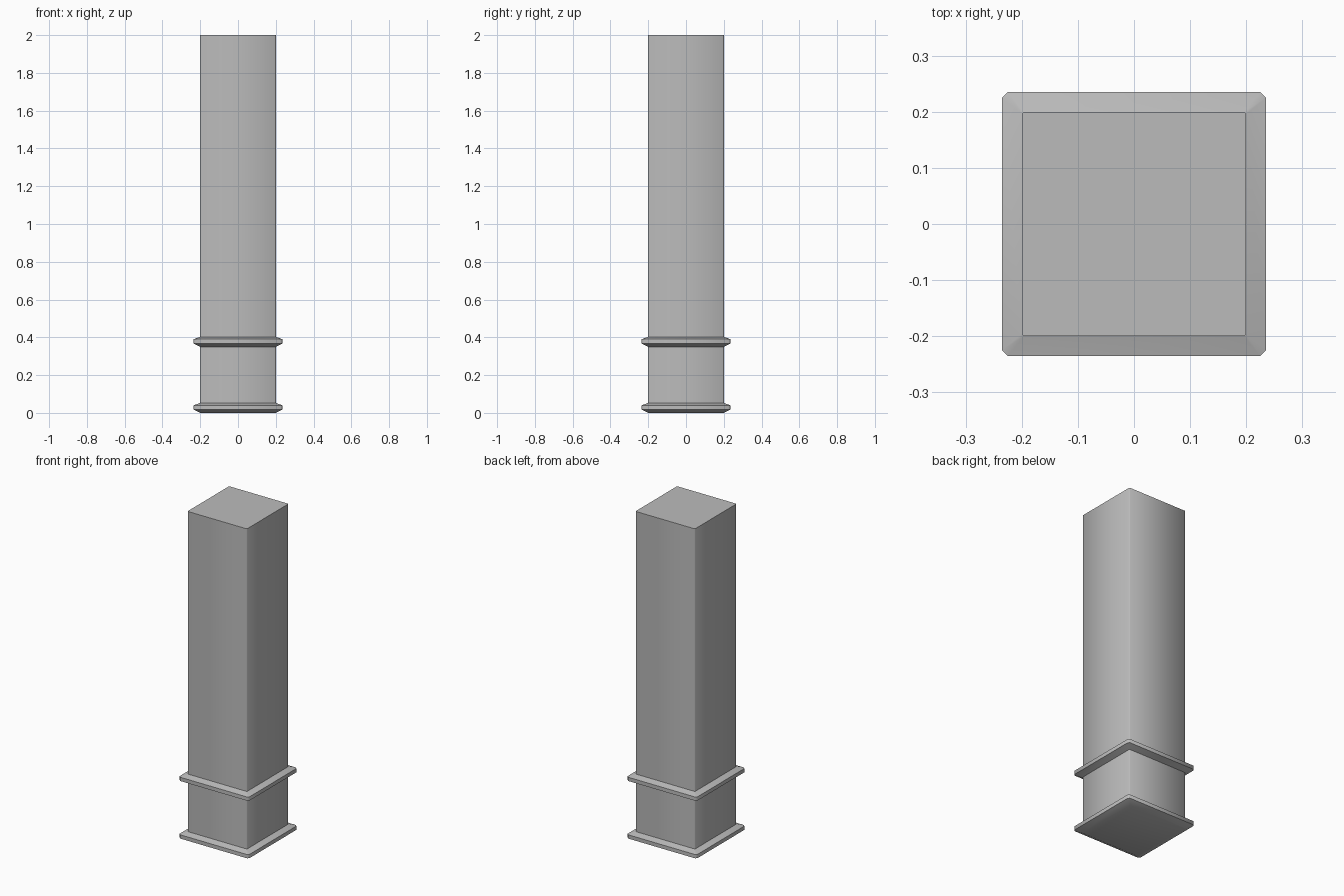
import bpy
import bmesh
from math import radians

cube = bpy.data.objects.get("Cube")
if cube:
    bpy.data.objects.remove(cube, do_unlink=True)

# Single stone colour
stone = bpy.data.materials.new("grey stone")
stone.use_nodes = True
colour = (0.5, 0.5, 0.5, 1)
stone.diffuse_color = colour
stone.node_tree.nodes["Principled BSDF"].inputs["Base Color"].default_value = colour

SHAFT, COLLAR = 0.2, 0.235


def section(bm, half, cut, z):
    """Square ring with chamfered corners."""
    a, b = half, half - cut
    corners = [(a, -b), (a, b), (b, a), (-b, a), (-a, b), (-a, -b), (-b, -a), (b, -a)]
    return [bm.verts.new((x, y, z)) for x, y in corners]


def collar_profile(z):
    """Sloped underside, upright band and sloped top of one moulding."""
    return [(SHAFT, 0.004, z), (COLLAR, 0.01, z + 0.017),
            (COLLAR, 0.01, z + 0.04), (SHAFT, 0.004, z + 0.053)]


# Column: base moulding, plinth, upper moulding and shaft as one loft
profile = collar_profile(0) + collar_profile(0.35) + [(SHAFT, 0.004, 2)]
bm = bmesh.new()
rings = [section(bm, *p) for p in profile]
for low, high in zip(rings, rings[1:]):
    for i in range(8):
        j = (i + 1) % 8
        bm.faces.new((low[i], low[j], high[j], high[i]))
bm.faces.new(rings[0][::-1])
bm.faces.new(rings[-1])
bmesh.ops.recalc_face_normals(bm, faces=bm.faces)

mesh = bpy.data.meshes.new("square_column")
bm.to_mesh(mesh)
bm.free()
mesh.materials.append(stone)
column = bpy.data.objects.new("square_column", mesh)
bpy.context.collection.objects.link(column)

# Rounded corners, crisp moulding edges
bpy.ops.object.select_all(action="DESELECT")
column.select_set(True)
bpy.context.view_layer.objects.active = column
bpy.ops.object.shade_smooth_by_angle(angle=radians(50))
